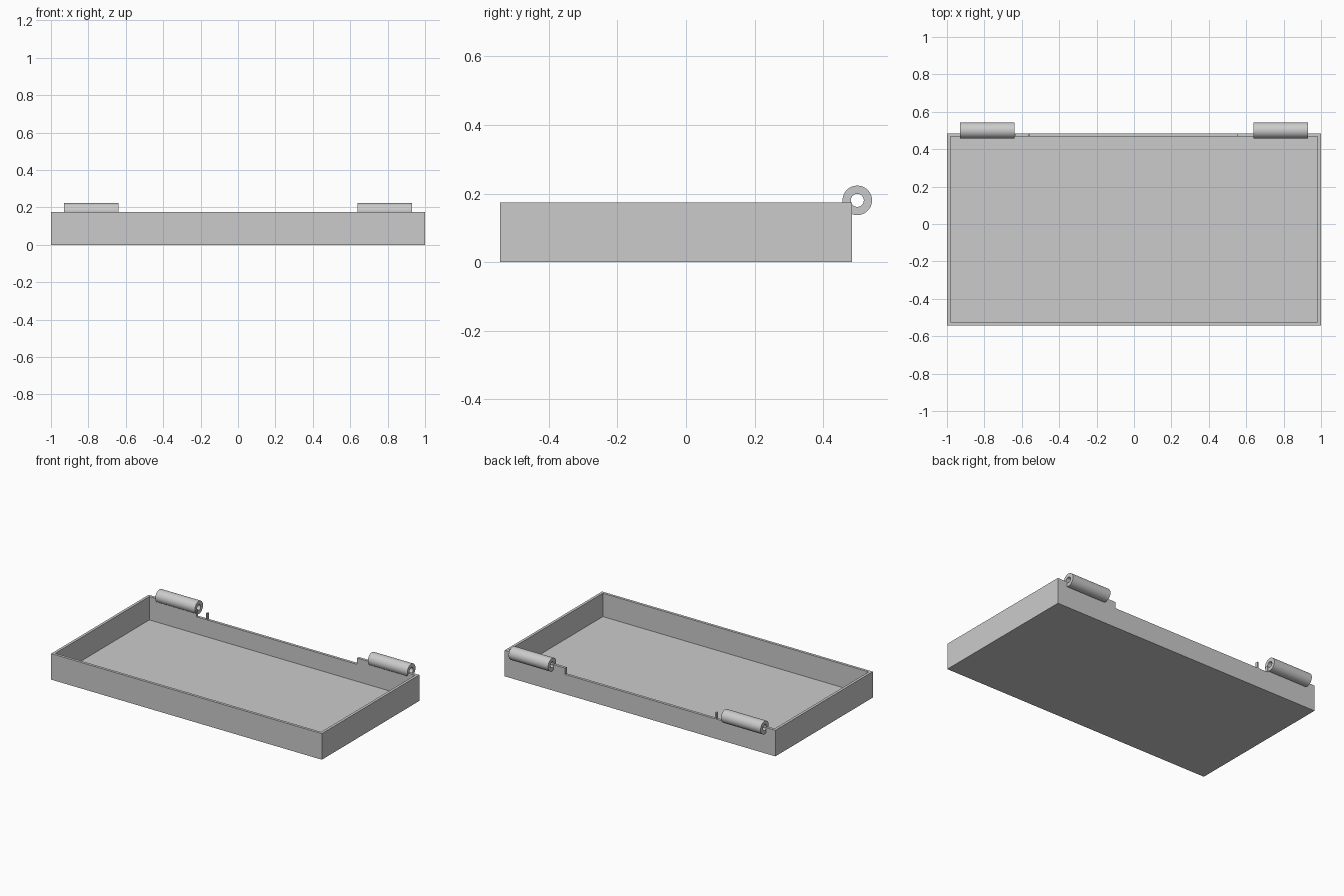
import bpy
import math

old = bpy.data.objects.get("Cube")
if old:
    bpy.data.objects.remove(old, do_unlink=True)

# Single plain grey
grey = bpy.data.materials.new("plain_grey")
grey.use_nodes = True
colour = (0.6, 0.6, 0.6, 1)
grey.diffuse_color = colour
grey.node_tree.nodes["Principled BSDF"].inputs["Base Color"].default_value = colour

FRONT, BACK = -0.543, 0.485
HEIGHT, WALL, LOW_EDGE = 0.174, 0.018, 0.132


def box(name, low, high):
    bpy.ops.mesh.primitive_cube_add(size=1, location=[(a + b) / 2 for a, b in zip(low, high)])
    obj = bpy.context.object
    obj.name = name
    obj.scale = [b - a for a, b in zip(low, high)]
    bpy.ops.object.transform_apply(location=False, rotation=False, scale=True)
    obj.data.materials.append(grey)
    return obj


def barrel(name, radius, length, x):
    bpy.ops.mesh.primitive_cylinder_add(vertices=64, radius=radius, depth=length,
                                        location=(x, 0.5, 0.18), rotation=(0, math.pi / 2, 0))
    obj = bpy.context.object
    obj.name = name
    obj.data.materials.append(grey)
    return obj


def cut(target, cutter):
    cutter.hide_render = True
    mod = target.modifiers.new("cut", "BOOLEAN")
    mod.operation, mod.solver, mod.object = "DIFFERENCE", "EXACT", cutter
    bpy.context.view_layer.objects.active = target
    bpy.ops.object.modifier_apply(modifier=mod.name)
    bpy.data.objects.remove(cutter, do_unlink=True)


# Open tray
tray = box("tray", (-1, FRONT, 0), (1, BACK, HEIGHT))
cut(tray, box("cavity_cutter", (-1 + WALL, FRONT + WALL, WALL), (1 - WALL, BACK - WALL, 0.4)))

# Lowered back edge: a long opening and a short slot, leaving a thin post between
for start, end in ((-0.634, -0.565), (-0.555, 0.553)):
    cut(tray, box("edge_cutter", (start, BACK - 0.03, LOW_EDGE), (end, BACK + 0.03, 0.4)))

# Hollow hinge barrels
for side, x in (("right", -0.785), ("left", 0.785)):
    hinge = barrel(side + "_hinge_barrel", 0.043, 0.292, x)
    cut(hinge, barrel("bore_cutter", 0.019, 0.5, x))
    bpy.ops.object.select_all(action="DESELECT")
    hinge.select_set(True)
    bpy.context.view_layer.objects.active = hinge
    bpy.ops.object.shade_smooth_by_angle(angle=math.radians(35))
